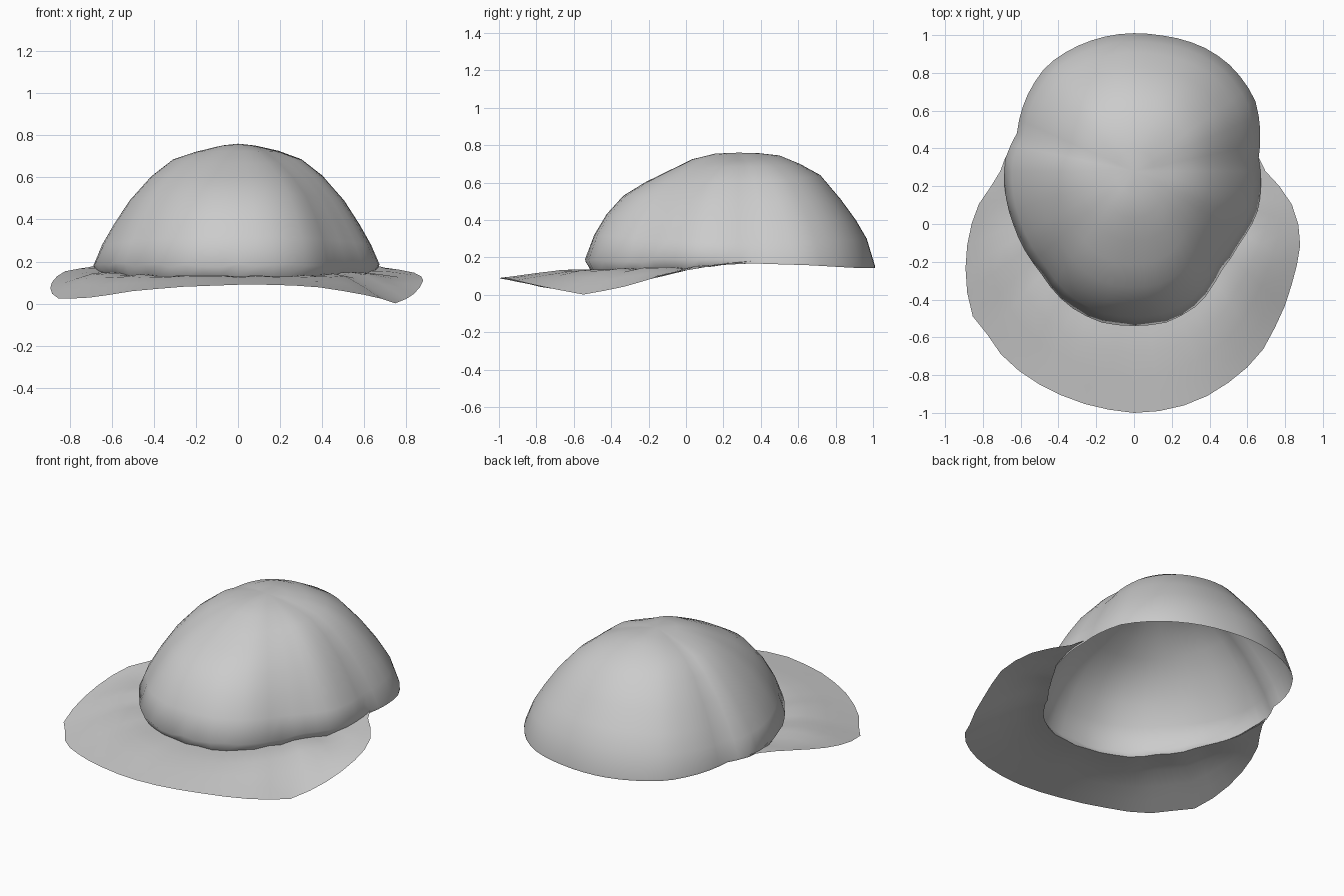
import bpy, bmesh, math, random

if "Cube" in bpy.data.objects:
    bpy.data.objects.remove(bpy.data.objects["Cube"])
random.seed(4)

CY = 0.28          # y of the crown's top point
TAU = 2 * math.pi

grey = bpy.data.materials.new("plain grey")
grey.use_nodes = True
grey.diffuse_color = (0.6, 0.6, 0.6, 1)
grey.node_tree.nodes["Principled BSDF"].inputs["Base Color"].default_value = (0.6, 0.6, 0.6, 1)

# Outlines (x, y, z)
rim = [(0, -.54, .18), (.18, -.52, .18), (.35, -.42, .18), (.46, -.25, .18), (.56, -.1, .19),
       (.65, .05, .19), (.66, .35, .18), (.64, .66, .17), (.52, .83, .16), (.4, .92, .155),
       (.13, 1, .155), (-.2, .98, .155), (-.46, .84, .16), (-.57, .67, .17), (-.62, .48, .18),
       (-.68, .35, .18), (-.64, .0, .19), (-.5, -.25, .18), (-.35, -.43, .18), (-.18, -.52, .18)]
edge = [(0, -1, .09), (.2, -.98, .09), (.37, -.92, .08), (.5, -.84, .06), (.66, -.7, .03),
        (.75, -.54, .0), (.84, -.3, .05), (.88, -.11, .11), (.86, .05, .14), (.81, .15, .155),
        (.7, .27, .17), (.66, .35, .18), (-.68, .35, .18), (-.72, .24, .17), (-.81, .13, .16),
        (-.86, 0, .13), (-.89, -.3, .06), (-.86, -.48, .025), (-.78, -.58, .025),
        (-.68, -.72, .03), (-.5, -.85, .06), (-.27, -.95, .08)]

# Crown heights from rim to top, for the front, side and back
fractions = [.94, .86, .75, .6, .45, .3, .15]
front = [.32, .43, .53, .605, .665, .725, .755]
side = [.28, .375, .49, .605, .685, .72, .745]
back = [.30, .40, .51, .64, .70, .745, .757]


def polar(points):
    return sorted((math.atan2(y - CY, x) % TAU, math.hypot(x, y - CY), z) for x, y, z in points)


def sample(table, a):
    """Radius and height of an outline at an angle."""
    a %= TAU
    ring = [(table[-1][0] - TAU, *table[-1][1:])] + table + [(table[0][0] + TAU, *table[0][1:])]
    for p, q in zip(ring, ring[1:]):
        if p[0] <= a <= q[0]:
            t = (a - p[0]) / (q[0] - p[0])
            return p[1] + (q[1] - p[1]) * t, p[2] + (q[2] - p[2]) * t


def place(a, r, z):
    return (r * math.cos(a), CY + r * math.sin(a), z)


def build(name, columns, closed, top=None):
    """Skin neighbouring columns of points with quads, with an optional top point."""
    bm = bmesh.new()
    cols = [[bm.verts.new(p) for p in col] for col in columns]
    pairs = list(zip(cols, cols[1:])) + ([(cols[-1], cols[0])] if closed else [])
    tip = bm.verts.new(top) if top else None
    for a, b in pairs:
        for i in range(len(a) - 1):
            bm.faces.new((a[i], b[i], b[i + 1], a[i + 1]))
        if tip:
            bm.faces.new((a[-1], b[-1], tip))
    for f in bm.faces:
        f.smooth = True
    mesh = bpy.data.meshes.new(name)
    bm.to_mesh(mesh)
    bm.free()
    mesh.materials.append(grey)
    obj = bpy.data.objects.new(name, mesh)
    bpy.context.collection.objects.link(obj)
    return obj


rim_table, edge_table = polar(rim), polar(edge)
step = math.radians(6)
crown_cols, brim_cols = [], []
for i in range(60):
    a = math.radians(174) + i * step
    r, z = sample(rim_table, a)
    s = math.sin(a)
    end = front if s < 0 else back
    w = s * s
    # The crown tucks in under itself where it meets the brim
    has_brim = i <= 32
    fade = min(1, i / 5, (32 - i) / 5) if has_brim else 0
    seam_r = r - .03 * fade
    seam_z = z - (.045 + random.uniform(-.008, .008)) * fade
    lip_z = z + random.uniform(-.008, .012) * fade
    col = [place(a, seam_r, seam_z - .012 * (1 - fade)), place(a, r, lip_z)]
    for f, hs, he in zip(fractions, side, end):
        col.append(place(a, r * f, hs + (he - hs) * w))
    crown_cols.append(col)
    # Brim runs nearly level, then slopes down to its edge
    if has_brim:
        er, ez = sample(edge_table, a)
        er = max(er, seam_r + .002)
        col = []
        for t, drop in ((0, 0), (.15, -.02), (.35, .07), (.6, .4), (.8, .7), (1, 1)):
            col.append(place(a, seam_r + (er - seam_r) * t, seam_z + (ez - seam_z) * drop))
        brim_cols.append(col)

build("crown", crown_cols, True, (0, CY, .76))
brim = build("brim", brim_cols, False)
brim.data.flip_normals()
